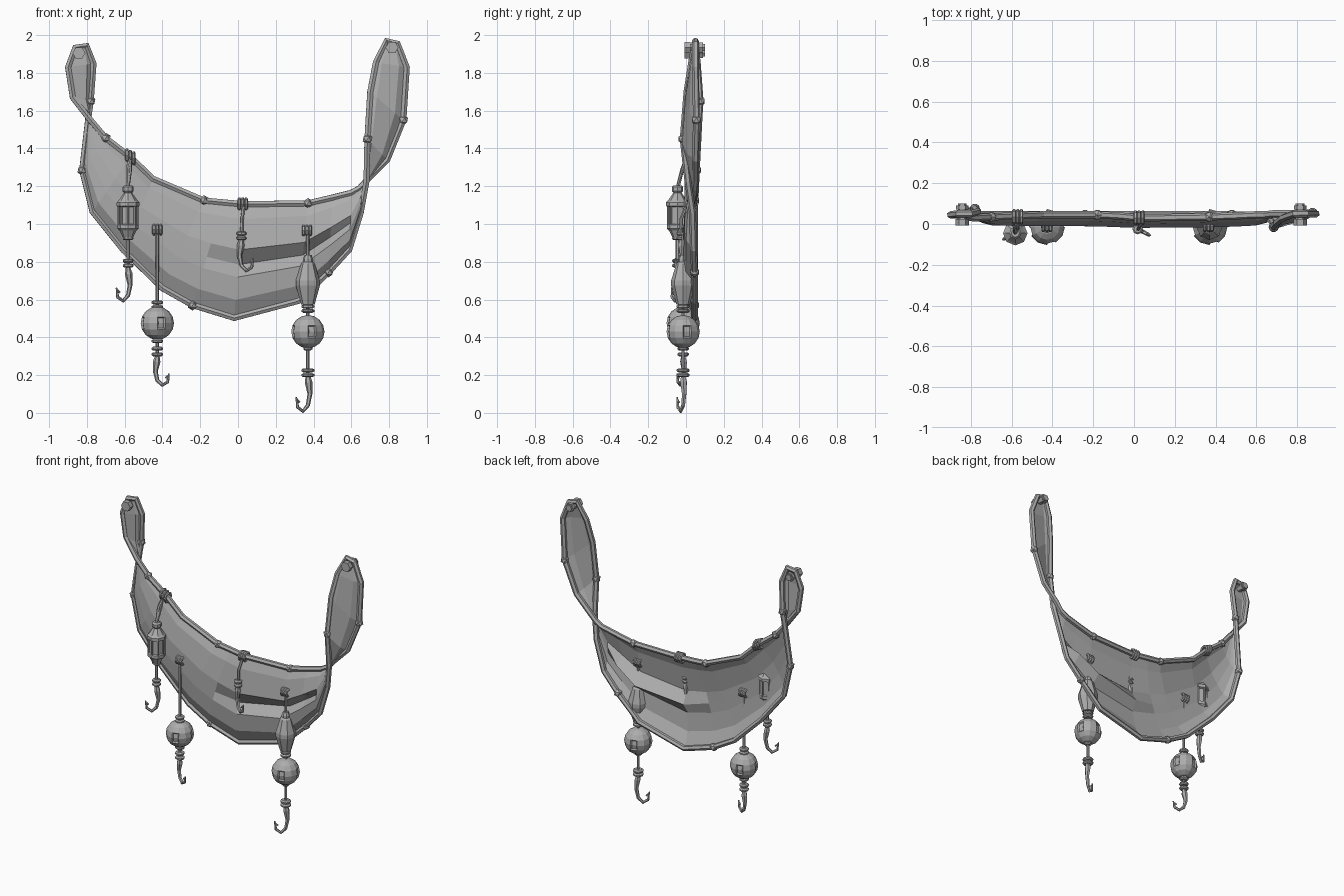
import bpy, bmesh, math
from mathutils import Vector

if "Cube" in bpy.data.objects:
    bpy.data.objects.remove(bpy.data.objects["Cube"], do_unlink=True)

grey = bpy.data.materials.new("plain_grey")
grey.use_nodes = True
grey.diffuse_color = (0.42, 0.42, 0.42, 1)
grey.node_tree.nodes["Principled BSDF"].inputs["Base Color"].default_value = (0.42, 0.42, 0.42, 1)


def finish(name, bm):
    mesh = bpy.data.meshes.new(name)
    bm.to_mesh(mesh)
    bm.free()
    mesh.materials.append(grey)
    obj = bpy.data.objects.new(name, mesh)
    bpy.context.collection.objects.link(obj)
    return obj


def loft(name, first, last, rows, swell, groove=None):
    """Sheet between two edges; rows are (fraction, forward bulge)."""
    bm = bmesh.new()
    grid = []
    for i, (a, b) in enumerate(zip(first, last)):
        column = []
        for j, (v, depth) in enumerate(rows):
            p = Vector(a).lerp(Vector(b), v)
            p.y -= depth * swell[i]
            if groove and j == groove[0]:
                p.y += groove[1].get(i, 0)
            column.append(bm.verts.new(p))
        grid.append(column)
    for c, d in zip(grid, grid[1:]):
        for j in range(len(rows) - 1):
            bm.faces.new((c[j], c[j + 1], d[j + 1], d[j]))
    bmesh.ops.remove_doubles(bm, verts=bm.verts, dist=0.0005)
    return finish(name, bm)


def tube(name, points, radius, closed=False, radii=None):
    curve = bpy.data.curves.new(name, "CURVE")
    curve.dimensions = "3D"
    curve.bevel_depth = radius
    curve.bevel_resolution = 1
    curve.use_fill_caps = not closed
    spline = curve.splines.new("POLY")
    spline.points.add(len(points) - 1)
    for k, p in enumerate(points):
        spline.points[k].co = (*p, 1)
        spline.points[k].radius = radii[k] / radius if radii else 1
    spline.use_cyclic_u = closed
    obj = bpy.data.objects.new(name, curve)
    bpy.context.collection.objects.link(obj)
    bpy.ops.object.select_all(action="DESELECT")
    obj.select_set(True)
    bpy.context.view_layer.objects.active = obj
    bpy.ops.object.convert(target="MESH")
    obj = bpy.context.object
    obj.data.materials.clear()
    obj.data.materials.append(grey)
    for face in obj.data.polygons:
        face.use_smooth = False
    return obj


def lathe(name, x, y, profile, sides=8):
    bm = bmesh.new()
    rings = [[bm.verts.new((x + r * math.cos(2 * math.pi * k / sides),
                            y + r * math.sin(2 * math.pi * k / sides), z))
              for k in range(sides)] for r, z in profile]
    for a, b in zip(rings, rings[1:]):
        for k in range(sides):
            bm.faces.new((a[k], a[k - 1], b[k - 1], b[k]))
    bm.faces.new(rings[0])
    bm.faces.new(rings[-1])
    bmesh.ops.recalc_face_normals(bm, faces=bm.faces)
    return finish(name, bm)


def collars(name, x, y, heights, r=0.028, t=0.011):
    for z in heights:
        lathe(name, x, y, [(r * .7, z + t), (r, z + t * .4), (r, z - t * .4), (r * .7, z - t)])


def knot(name, x, y, z, r=0.026, tilt=0.0):
    """Three turns of cord wound around a strand."""
    for k in (-1, 0, 1):
        loop = [(x + k * .018, y + r * math.cos(a), z + r * math.sin(a) + k * tilt)
                for a in [2 * math.pi * n / 8 for n in range(8)]]
        tube(name, loop, 0.009, closed=True)


def float_ball(name, x, y, z, r=0.088):
    bm = bmesh.new()
    bmesh.ops.create_uvsphere(bm, u_segments=12, v_segments=8, radius=r)
    # sunken vertical slots around the middle
    slots = [f for f in bm.faces if abs(f.calc_center_median().z) < r * .5 and
             round((math.atan2(f.calc_center_median().y, f.calc_center_median().x) / math.pi * 6) - .5) % 3 == 0]
    bmesh.ops.inset_region(bm, faces=slots, thickness=0.008, depth=-0.009)
    bmesh.ops.translate(bm, verts=bm.verts, vec=(x, y, z))
    finish(name, bm)


def hook(name, x, y, bottom, height, side):
    shape = [(0, 1, .012), (-.02, .82, .02), (-.06, .5, .013), (0, .2, .011),
             (.15, .045, .01), (.31, .15, .009), (.35, .42, .004)]
    yaw = Vector((.88 * side, -.45, 0))
    at = lambda u, w: Vector((x, y, bottom + w * height)) + yaw * u * .2
    tube(name, [at(u, w) for u, w, _ in shape], .01, radii=[s[2] for s in shape])
    tube(name + "_barb", [at(.34, .38), at(.25, .28)], .005, radii=[.003, .006])


# Edges of the cloth, left to right as seen from the front
cross_l, cross_r = (-.785, .045, 1.585), (.68, .03, 1.225)
upper = [(-.70, .035, 1.455), (-.57, .04, 1.355), (-.45, .045, 1.24), (-.18, .045, 1.125),
         (-.08, .04, 1.115), (.03, .03, 1.105), (.37, .035, 1.11), (.5, .04, 1.14),
         (.6, .045, 1.165), (.645, .045, 1.19)]
lower = [(-.825, .055, 1.285), (-.77, .045, 1.065), (-.605, .045, .86), (-.40, .045, .66),
         (-.24, .045, .57), (-.02, .045, .502), (.32, .045, .592), (.48, .045, .745),
         (.59, .04, .865), (.65, .035, 1.06)]
left_outer = [(-.875, .045, 1.67), (-.9, .045, 1.83), (-.862, .05, 1.935)]
left_inner = [(-.78, .075, 1.65), (-.765, .06, 1.85), (-.80, .05, 1.945)]
right_inner = [(.685, -.015, 1.45), (.70, .005, 1.7), (.73, .03, 1.857), (.785, .05, 1.97)]
right_outer = [(.79, .05, 1.34), (.875, .055, 1.55), (.893, .05, 1.83), (.845, .05, 1.955)]

# Cloth panels, with a pressed fold in the main one
rows = [(0, 0), (.13, .03), (.4, .055), (.53, .055), (.64, .055), (.84, .045), (1, 0)]
loft("cloth_main", [cross_l] + upper + [cross_r], [cross_l] + lower + [cross_r], rows,
     [0, .5, .9, 1, 1, 1, 1, 1, 1, .9, .6, 0], (3, {6: .04, 7: .075, 8: .06}))
side_rows = [(0, 0), (.2, .015), (.75, .02), (1, 0)]
loft("cloth_left_loop", [cross_l] + left_outer, [cross_l] + left_inner, side_rows, [0, 1, 1, .5])
loft("cloth_right_loop", [cross_r] + right_inner, [cross_r] + right_outer, side_rows, [0, 1.2, 1.2, 1, .4])

# Rope border, crossing itself at both ends
rope = (left_inner[::-1] + [(-.79, .07, 1.58)] + lower + [(.68, .01, 1.225)] + right_inner
        + right_outer[::-1] + [(.685, .05, 1.235)] + upper[::-1] + [(-.785, .03, 1.555)] + left_outer)
tube("rope_border", rope, 0.018, closed=True)

# Rounded bindings along the rope
for p in (upper[0], upper[3], upper[6], lower[0], lower[4], lower[7],
          right_inner[0], right_outer[1], left_inner[0]):
    bm = bmesh.new()
    bmesh.ops.create_icosphere(bm, subdivisions=1, radius=0.028)
    bmesh.ops.translate(bm, verts=bm.verts, vec=p)
    finish("rope_binding", bm)

# Fixing pegs at the loop tops
for x, z in ((-.842, 1.905), (.815, 1.935)):
    tube("peg", [(x, -.005, z), (x, .1, z)], 0.022)
    tube("peg_head", [(x, -.008, z), (x, .025, z)], 0.034)
    tube("peg_nut", [(x, .07, z), (x, .09, z)], 0.03)

# Lantern lure
x, y = -.582, -.045
knot("lantern_knot", -.57, .035, 1.355, .03, -.008)
tube("lantern_cord", [(-.57, .0, 1.34), (-.585, -.02, 1.29), (x, y, 1.19), (x, y, .75)], 0.01)
tube("lantern_cord_second", [(-.57, .0, 1.34), (-.57, -.02, 1.28), (x, y, 1.19)], 0.008)
lathe("lantern_body", x, y, [(.02, 1.205), (.03, 1.195), (.03, 1.175), (.022, 1.165), (.05, 1.125),
      (.06, 1.115), (.06, 1.095), (.047, 1.09), (.047, 1.0), (.056, .995), (.056, .975),
      (.045, .965), (.025, .925)])
for k in range(8):
    a = math.pi * k / 4
    c, s = x + .05 * math.cos(a), y + .05 * math.sin(a)
    tube("lantern_bar", [(c, s, 1.1), (c, s, .99)], 0.006)
collars("lantern_collar", x, y, (.925, .805, .78))
hook("lantern_hook", x, y, .585, .185, -1)

# Single float lure
x, y = -.427, -.015
knot("float_knot", x, -.01, .97, .022)
tube("float_rod", [(x, y, .96), (x, y, .27)], 0.009)
collars("float_collar", x, y, (.585, .56, .38, .34, .31), .03)
float_ball("float_ball", x, y, .475)
hook("float_hook", x, y, .14, .16, 1)

# Small bare hook
x, y = .018, -.025
knot("small_knot", .025, .03, 1.105, .028)
tube("small_cord", [(.03, 0, 1.09), (.022, y, 1.03), (x, y, .9)], 0.009)
collars("small_collar", x, y, (.95, .925), .026)
hook("small_hook", x, y, .745, .175, 1)

# Spindle and float lure
x, y = .37, -.015
knot("spindle_knot", x - .005, -.01, .965, .022)
tube("spindle_rod", [(x, y, .96), (x, y, .18)], 0.009)
lathe("spindle_body", x, y, [(.018, .835), (.026, .815), (.026, .8), (.036, .79), (.064, .7),
                             (.064, .675), (.036, .575)])
collars("spindle_collar", x, y, (.563, .54, .225, .2), .034)
float_ball("spindle_ball", x, y, .43)
collars("spindle_ball_cap", x, y, (.342,), .024)
hook("spindle_hook", x, y, .0, .2, -1)
